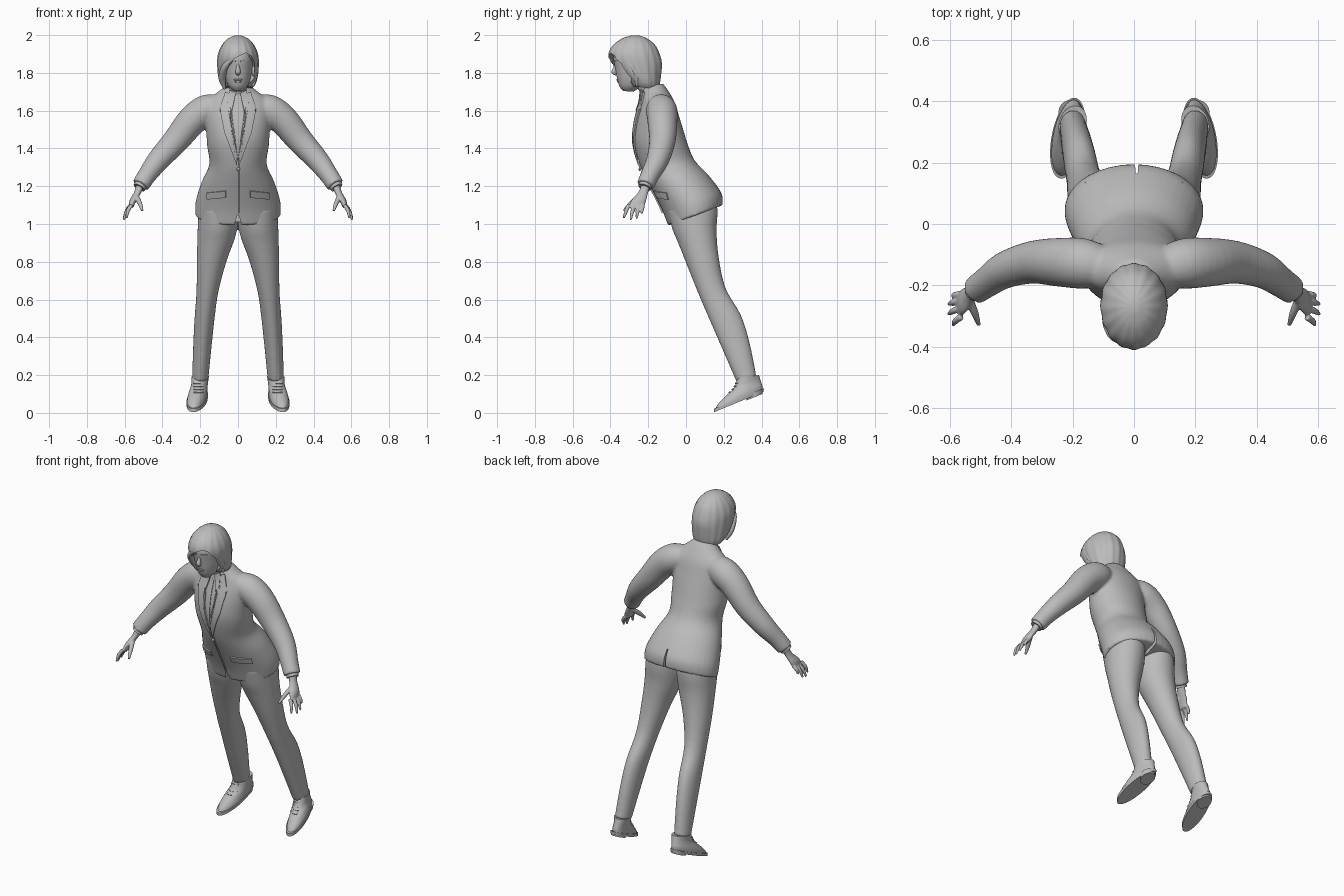
import bpy, bmesh, math
from mathutils import Vector
from mathutils.bvhtree import BVHTree

if "Cube" in bpy.data.objects:
    bpy.data.objects.remove(bpy.data.objects["Cube"])

grey = bpy.data.materials.new("plain grey")
grey.use_nodes = True
grey.diffuse_color = (0.5, 0.5, 0.5, 1)
grey.node_tree.nodes["Principled BSDF"].inputs["Base Color"].default_value = (0.5, 0.5, 0.5, 1)
SIDES = (("left", 1), ("right", -1))


def finish(name, bm, angle=40):
    bmesh.ops.recalc_face_normals(bm, faces=bm.faces)
    mesh = bpy.data.meshes.new(name)
    bm.to_mesh(mesh)
    bm.free()
    obj = bpy.data.objects.new(name, mesh)
    bpy.context.collection.objects.link(obj)
    mesh.materials.append(grey)
    smooth(obj, angle)
    return obj


def select(objs):
    bpy.ops.object.select_all(action="DESELECT")
    for o in objs:
        o.select_set(True)
    bpy.context.view_layer.objects.active = objs[0]


def smooth(obj, angle=40):
    select([obj])
    bpy.ops.object.shade_smooth_by_angle(angle=math.radians(angle))


def refine(rows, steps):
    """Catmull-Rom interpolation of equal-length rows."""
    out = []
    for i in range(len(rows) - 1):
        a, b, c, d = (rows[max(0, min(len(rows) - 1, i + k))] for k in (-1, 0, 1, 2))
        for s in range(steps):
            t = s / steps
            out.append([q + t / 2 * (r - p + t * (2 * p - 5 * q + 4 * r - u + t * (3 * (q - r) + u - p)))
                        for p, q, r, u in zip(a, b, c, d)])
    return out + [list(rows[-1])]


def skin(name, rings, angle=40):
    bm = bmesh.new()
    vs = [[bm.verts.new(p) for p in ring] for ring in rings]
    n = len(vs[0])
    for lo, hi in zip(vs, vs[1:]):
        for i in range(n):
            j = (i + 1) % n
            bm.faces.new((lo[i], lo[j], hi[j], hi[i]))
    bm.faces.new(vs[0])
    bm.faces.new(vs[-1])
    return finish(name, bm, angle)


def loft(name, rows, side=1, n=36, steps=4, wave=0, skew=0, angle=40):
    """Stack of ellipses; each row is x, y, z, x radius, y radius, rise towards the back."""
    rings = []
    for x, y, z, rx, ry, rise in refine(rows, steps):
        ring = []
        for i in range(n):
            a = math.tau * i / n
            k = 1 + wave * math.cos(a * n / 6)
            ring.append((side * (x + rx * k * math.cos(a) - skew * ry * math.sin(a)),
                         y + ry * k * math.sin(a), z + rise * math.sin(a)))
        rings.append(ring)
    return skin(name, rings, angle)


def tube(name, rows, side=1, n=16, steps=4):
    """Round tube along a path of x, y, z, radius."""
    pts = refine(rows, steps)
    rings = []
    for i, p in enumerate(pts):
        d = Vector(pts[min(i + 1, len(pts) - 1)][:3]) - Vector(pts[max(i - 1, 0)][:3])
        u = d.cross(Vector((0.1, 1, 0.05))).normalized()
        v = d.cross(u).normalized()
        ring = [Vector(p[:3]) + p[3] * (u * math.cos(math.tau * k / n) + v * math.sin(math.tau * k / n))
                for k in range(n)]
        rings.append([(side * q.x, q.y, q.z) for q in ring])
    return skin(name, rings)


def ball(name, centre, size):
    bm = bmesh.new()
    bmesh.ops.create_uvsphere(bm, u_segments=20, v_segments=12, radius=1)
    for v in bm.verts:
        v.co = Vector(centre) + Vector(c * s for c, s in zip(v.co, size))
    return finish(name, bm)


def prism(name, outline, y0, y1):
    return skin(name, [[(x, y, z) for x, z in outline] for y in (y0, y1)])


def apply(obj, kind, **settings):
    m = obj.modifiers.new(kind, kind)
    for key, value in settings.items():
        setattr(m, key, value)
    select([obj])
    bpy.ops.object.modifier_apply(modifier=m.name)


def cut(obj, cutter):
    apply(obj, "BOOLEAN", operation="DIFFERENCE", solver="EXACT", object=cutter)
    bpy.data.objects.remove(cutter)


def fuse(objs, voxel):
    select(objs)
    bpy.ops.object.join()
    apply(objs[0], "REMESH", mode="VOXEL", voxel_size=voxel)
    apply(objs[0], "SMOOTH", factor=0.5, iterations=6)
    smooth(objs[0])
    return objs[0]


def plate(name, outline, target, side=1, lift=0.004):
    """Thin panel laid on the front of a target surface."""
    bm = bmesh.new()
    bm.faces.new([bm.verts.new((side * x, 0, z)) for x, z in outline])
    bmesh.ops.triangulate(bm, faces=bm.faces)
    bmesh.ops.subdivide_edges(bm, edges=bm.edges, cuts=7, use_grid_fill=True)
    tree = BVHTree.FromObject(target, bpy.context.evaluated_depsgraph_get())
    for v in bm.verts:
        hit = tree.ray_cast(Vector((v.co.x, -2, v.co.z)), Vector((0, 1, 0)))[0]
        hit = hit or tree.find_nearest(Vector((v.co.x, -0.25, v.co.z)))[0]
        v.co.y = hit.y - lift
    obj = finish(name, bm)
    apply(obj, "SOLIDIFY", thickness=0.008, offset=0)
    smooth(obj)
    return obj


# Jacket body and sleeves
body = [(0, .05, 1.045, .226, .145, .055), (0, .03, 1.12, .224, .157, .045),
        (0, -.03, 1.22, .193, .152, .035), (0, -.095, 1.315, .152, .142, .02),
        (0, -.13, 1.41, .163, .14, .01), (0, -.145, 1.485, .168, .132, .01),
        (0, -.15, 1.575, .175, .112, 0), (0, -.15, 1.65, .165, .088, 0),
        (0, -.165, 1.7, .105, .068, .01), (0, -.178, 1.735, .062, .056, .01)]
sleeve = [(.08, -.145, 1.62, .06), (.16, -.13, 1.605, .082), (.24, -.125, 1.55, .08),
          (.33, -.125, 1.44, .07), (.42, -.15, 1.34, .06), (.48, -.19, 1.26, .05),
          (.516, -.215, 1.205, .047)]
jacket = fuse([loft("jacket", body)] + [tube("sleeve", sleeve, s, 24) for _, s in SIDES], .008)
# Back vent and rounded front hem
cut(jacket, prism("vent_cutter", [(-.006, 1), (.02, 1), (.012, 1.2), (.006, 1.2)], .1, .4))
cut(jacket, prism("hem_cutter", [(-.035, .95), (.035, .95), (.002, 1.05), (-.002, 1.05)], -.4, -.04))
smooth(jacket)

# Trousers
leg = [(.1, .03, 1.12, .108, .128, .05), (.105, .047, 1.02, .107, .12, .045),
       (.115, .06, .93, .1, .102, .03), (.14, .09, .8, .078, .084, .02),
       (.162, .14, .64, .058, .07, .02), (.177, .21, .5, .053, .08, .02),
       (.188, .263, .36, .049, .072, .02), (.2, .32, .18, .043, .053, .015)]
fuse([loft("trousers", leg, s) for _, s in SIDES], .008)

# Shirt front, lapels, collar, pocket flaps and front opening
plate("shirt_front", [(-.045, 1.7), (.045, 1.7), (.035, 1.58), (0, 1.34), (-.035, 1.58)], jacket, lift=.001)
plate("front_opening", [(.001, 1.33), (.007, 1.33), (.007, 1.06), (.001, 1.06)], jacket)
plate("shirt_placket", [(-.008, 1.66), (.008, 1.66), (.006, 1.4), (-.006, 1.4)], jacket, lift=.005)
for word, s in SIDES:
    plate(word + "_lapel", [(.04, 1.69), (.066, 1.7), (.088, 1.635), (.072, 1.615), (.095, 1.605),
                            (.07, 1.48), (.006, 1.31), (.003, 1.36), (.04, 1.56)], jacket, s, .007)
    plate(word + "_shirt_collar", [(.012, 1.69), (.045, 1.71), (.05, 1.63), (.032, 1.6)], jacket, s, .011)
    plate(word + "_pocket_flap", [(.065, 1.175), (.165, 1.165), (.165, 1.13), (.065, 1.14)], jacket, s)
ball("jacket_button", (.002, -.245, 1.29), (.009, .006, .009))

for word, s in SIDES:
    # Cuff, hand and fingers
    tube(word + "_shirt_cuff", [(.505, -.207, 1.223, .036), (.523, -.22, 1.193, .034)], s)
    for i in range(3):
        ball(word + "_sleeve_button", (s * (.512 - .014 * i), -.172 + .012 * i, 1.235 + .021 * i), (.008,) * 3)
    palm = [(.512, -.207, 1.22, .024, .028, 0), (.53, -.225, 1.17, .02, .026, 0),
            (.555, -.25, 1.125, .019, .04, 0), (.568, -.264, 1.085, .012, .04, 0)]
    hand = [loft(word + "_hand", palm, s, 20)]
    for tip in ((.592, -.235, 1.055), (.605, -.262, 1.028), (.605, -.294, 1.02), (.59, -.33, 1.03)):
        base = (.564, -.264 + .8 * (tip[1] + .28), 1.1)
        mid = [(a + b) / 2 + c for a, b, c in zip(base, tip, (.006, 0, .004))]
        hand.append(tube("finger", [(*base, .011), (*mid, .0105), (*tip, .006)], s, 10))
    hand.append(tube("thumb", [(.54, -.24, 1.15, .014), (.52, -.29, 1.11, .013), (.506, -.33, 1.07, .007)], s, 10))
    fuse(hand, .004)

    # Shoe: welted sole, heel, upper and laces
    loft(word + "_sole", [(.216, .28, .058, .052, .131, .054), (.216, .28, .076, .054, .132, .054)],
         s, skew=.16, steps=1)
    loft(word + "_heel", [(.204, .362, .083, .04, .042, .017), (.204, .362, .11, .043, .044, .018)], s, steps=1)
    upper = [(.216, .28, .07, .05, .126, .054), (.215, .286, .095, .049, .118, .05),
             (.21, .302, .122, .046, .097, .037), (.203, .322, .155, .043, .07, .026),
             (.2, .33, .192, .045, .056, .008)]
    shoe = loft(word + "_shoe_upper", upper, s, skew=.16)
    for i in range(4):
        z = .105 + .016 * i
        plate(word + "_lace", [(.185, z), (.235, z), (.235, z + .006), (.185, z + .006)], shoe, s, .002)

# Neck and head
tube("neck", [(0, -.17, 1.64, .055), (0, -.2, 1.72, .05), (0, -.25, 1.8, .05)])
skull = [(0, -.305, 1.702, .022, .026, -.002), (0, -.296, 1.728, .048, .056, 0),
         (0, -.285, 1.77, .066, .08, 0), (0, -.28, 1.82, .076, .094, 0),
         (0, -.275, 1.88, .083, .108, 0), (0, -.27, 1.93, .072, .092, 0), (0, -.27, 1.97, .04, .05, 0)]
head = loft("head", skull)
tube("nose", [(0, -.37, 1.85, .007), (0, -.376, 1.825, .01), (0, -.38, 1.805, .014), (0, -.366, 1.793, .008)])
ball("upper_lip", (0, -.361, 1.764), (.023, .008, .005))
ball("lower_lip", (0, -.357, 1.754), (.019, .008, .006))
for word, s in SIDES:
    ball(word + "_eye", (s * .032, -.355, 1.84), (.015, .01, .007))
    plate(word + "_eyebrow", [(.014, 1.859), (.05, 1.863), (.05, 1.868), (.014, 1.866)], head, s, .001)
ball("left_ear", (.083, -.285, 1.815), (.012, .02, .032))

# Bobbed hair with a swept fringe
bob = [(0, -.22, 1.722, .078, .072, -.008), (0, -.225, 1.745, .094, .085, -.005),
       (0, -.245, 1.79, .105, .112, 0), (0, -.265, 1.85, .109, .136, 0),
       (0, -.275, 1.9, .105, .134, 0), (0, -.275, 1.945, .086, .112, 0),
       (0, -.272, 1.98, .055, .07, 0), (0, -.27, 1.996, .022, .028, 0), (0, -.27, 1.999, .004, .005, 0)]
hair = loft("hair", bob, n=96, wave=.012)
cut(hair, prism("face_cutter", [(-.066, 1.6), (.08, 1.6), (.088, 1.85), (.07, 1.89), (.04, 1.905),
                                (-.02, 1.875), (-.068, 1.82)], -.6, -.29))
smooth(hair)
tube("right_front_lock", [(-.035, -.385, 1.87, .012), (-.07, -.36, 1.83, .017), (-.084, -.31, 1.77, .019),
                          (-.07, -.29, 1.715, .006)])
tube("left_front_lock", [(.06, -.35, 1.9, .012), (.088, -.31, 1.86, .014), (.093, -.265, 1.8, .014),
                         (.08, -.26, 1.73, .006)])
